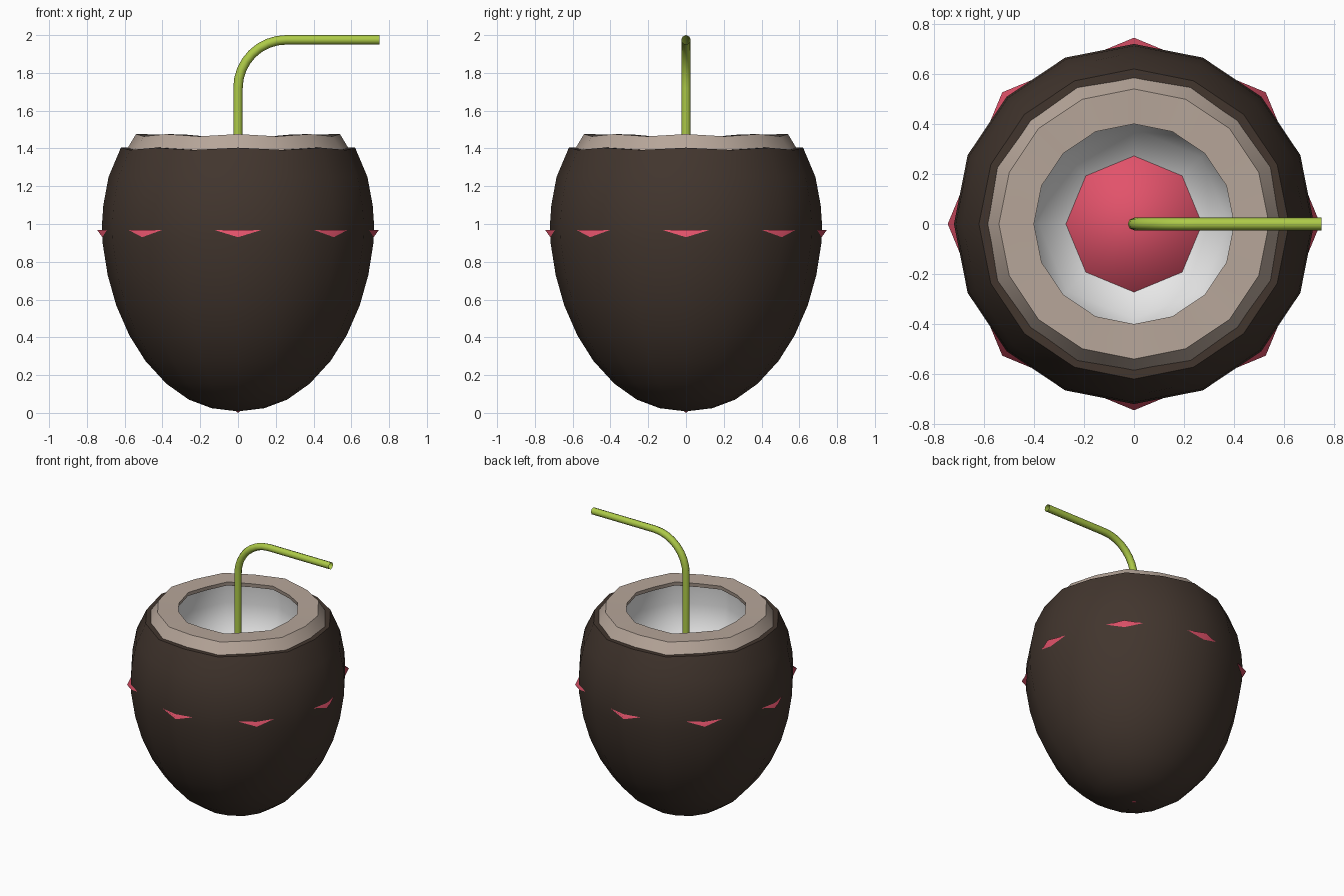
import bpy, bmesh, math

if "Cube" in bpy.data.objects:
    bpy.data.objects.remove(bpy.data.objects["Cube"])


def material(name, r, g, b):
    m = bpy.data.materials.new(name)
    m.diffuse_color = (r, g, b, 1)
    m.use_nodes = True
    m.node_tree.nodes["Principled BSDF"].inputs["Base Color"].default_value = m.diffuse_color
    return m


BROWN = material("dark_brown", 0.054, 0.036, 0.027)
TAN = material("husk_tan", 0.47, 0.38, 0.32)
WHITE = material("flesh_white", 0.88, 0.88, 0.88)
PINK = material("drink_pink", 0.76, 0.085, 0.145)
GREEN = material("straw_green", 0.42, 0.59, 0.065)


def finish(ob, mat, angle):
    ob.data.materials.append(mat)
    bpy.ops.object.select_all(action='DESELECT')
    ob.select_set(True)
    bpy.context.view_layer.objects.active = ob
    bpy.ops.object.shade_smooth_by_angle(angle=math.radians(angle))


def lathe(name, profile, sides, mat, wave_above=9.0, angle=40, cap_top=False):
    """Revolve (radius, z) points; rings above wave_above ripple slightly."""
    bm = bmesh.new()
    rings = []
    for r, z in profile:
        if r == 0:
            rings.append([bm.verts.new((0, 0, z))] * sides)
            continue
        ring = []
        for i in range(sides):
            a = 2 * math.pi * i / sides
            dz = 0.006 * (-1) ** i if z > wave_above else 0
            ring.append(bm.verts.new((r * math.cos(a), r * math.sin(a), z + dz)))
        rings.append(ring)
    for lo, hi in zip(rings, rings[1:]):
        for i in range(sides):
            j = (i + 1) % sides
            bm.faces.new(list(dict.fromkeys((lo[i], lo[j], hi[j], hi[i]))))
    if cap_top:
        bm.faces.new(rings[-1])
    me = bpy.data.meshes.new(name)
    bm.to_mesh(me)
    bm.free()
    ob = bpy.data.objects.new(name, me)
    bpy.context.collection.objects.link(ob)
    finish(ob, mat, angle)
    return ob


# Dark outer shell with its cut lip
lathe("shell", [(0, 0.008), (0.14, 0.025), (0.26, 0.07), (0.38, 0.155), (0.49, 0.275),
                (0.575, 0.41), (0.645, 0.57), (0.69, 0.73), (0.717, 0.9), (0.72, 1.0),
                (0.713, 1.1), (0.685, 1.25), (0.62, 1.398), (0.585, 1.398)],
      16, BROWN, wave_above=1.39)

# Tan husk rim: slanted collar and flat top down to the drinking hole
lathe("husk_rim", [(0.592, 1.39), (0.54, 1.47), (0.40, 1.468), (0.405, 1.44)],
      16, TAN, wave_above=1.42, angle=30)

# White flesh bowl (faces look inward)
lathe("flesh_bowl", [(0.445, 1.45), (0.46, 1.3), (0.445, 1.19), (0.38, 1.06),
                     (0.27, 0.965), (0.2, 0.93)][::1], 8, WHITE, angle=60)

# Pink drink: eight-sided body whose corners just pierce the shell
lathe("drink", [(0, 0.0), (0.27, 0.2), (0.55, 0.7), (0.745, 0.967)],
      8, PINK, angle=180, cap_top=True)

# Bent green straw
path = [(0, 0.9), (0, 1.72)]
path += [(0.25 - 0.255 * math.cos(t) + 0.005, 1.72 + 0.255 * math.sin(t))
         for t in (math.pi / 2 * k / 8 for k in range(1, 9))]
path.append((0.75, 1.975))
cu = bpy.data.curves.new("straw", 'CURVE')
cu.dimensions = '3D'
cu.bevel_depth = 0.025
cu.bevel_resolution = 2
sp = cu.splines.new('POLY')
sp.points.add(len(path) - 1)
for p, (x, z) in zip(sp.points, path):
    p.co = (x, 0, z, 1)
tmp = bpy.data.objects.new("straw_path", cu)
bpy.context.collection.objects.link(tmp)
bpy.context.view_layer.update()
me = bpy.data.meshes.new_from_object(tmp.evaluated_get(bpy.context.evaluated_depsgraph_get()))
bpy.data.objects.remove(tmp)
me.materials.clear()
straw = bpy.data.objects.new("straw", me)
bpy.context.collection.objects.link(straw)
finish(straw, GREEN, 50)
